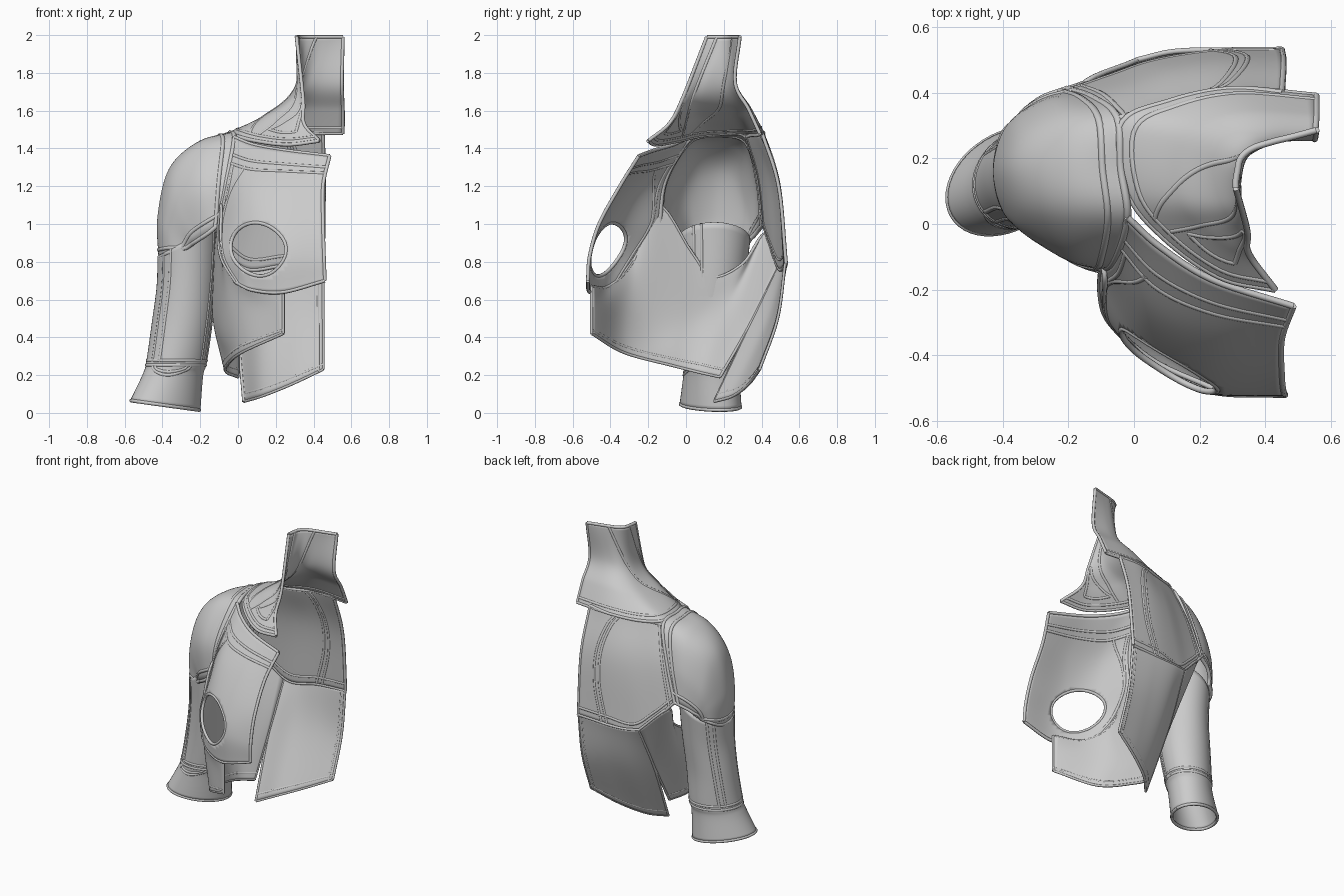
import bpy, bmesh, math
from mathutils import Vector

cube = bpy.data.objects.get("Cube")
if cube:
    bpy.data.objects.remove(cube, do_unlink=True)

cloth = bpy.data.materials.new("light grey cloth")
cloth.use_nodes = True
GREY = (0.6, 0.6, 0.6, 1)
cloth.diffuse_color = GREY
cloth.node_tree.nodes["Principled BSDF"].inputs["Base Color"].default_value = GREY


def spline(points, t):
    """Smooth curve through the points, t running from 0 to 1."""
    last = len(points) - 1
    s = min(max(t, 0) * last, last - 1e-6)
    i = int(s)
    f = s - i
    b, c = points[i], points[i + 1]
    a = points[i - 1] if i else 2 * b - c
    d = points[i + 2] if i + 2 <= last else 2 * c - b
    return b + 0.5 * f * (c - a + f * (2 * a - 5 * b + 4 * c - d + f * (3 * (b - c) + d - a)))


def surface(rows, u, v):
    return spline([spline(row, u) for row in rows], v)


def vectors(rows):
    return [[Vector(p) for p in row] for row in rows]


def panel(name, rows, across=36, down=36, hole=None):
    """Thin cloth sheet lofted through rows of points, optionally with an oval opening."""
    bm = bmesh.new()
    bmesh.ops.create_grid(bm, x_segments=across, y_segments=down, size=0.5)
    bmesh.ops.translate(bm, verts=bm.verts, vec=(0.5, 0.5, 0))
    if hole:
        cu, cv, ru, rv = hole
        reach = lambda p: math.hypot((p.x - cu) / ru, (p.y - cv) / rv)
        inside = [f for f in bm.faces if reach(f.calc_center_median()) < 1]
        bmesh.ops.delete(bm, geom=inside, context='FACES')
        for v in bm.verts:
            r = reach(v.co)
            if v.is_boundary and r < 1.3:
                v.co = Vector((cu + (v.co.x - cu) / r, cv + (v.co.y - cv) / r, 0))
    for v in bm.verts:
        v.co = surface(rows, v.co.x, v.co.y)
    bmesh.ops.remove_doubles(bm, verts=bm.verts, dist=0.0005)
    bmesh.ops.recalc_face_normals(bm, faces=bm.faces)
    mesh = bpy.data.meshes.new(name)
    bm.to_mesh(mesh)
    bm.free()
    mesh.materials.append(cloth)
    mesh.polygons.foreach_set("use_smooth", [True] * len(mesh.polygons))
    obj = bpy.data.objects.new(name, mesh)
    bpy.context.collection.objects.link(obj)
    thick = obj.modifiers.new("thickness", 'SOLIDIFY')
    thick.thickness = 0.012
    thick.offset = 0


def piping(name, rows, paths, radius=0.012, steps=48):
    """Raised seams following paths given in the panel's own u, v space."""
    curve = bpy.data.curves.new(name, 'CURVE')
    curve.dimensions = '3D'
    curve.bevel_depth = radius
    curve.bevel_resolution = 2
    curve.use_fill_caps = True
    curve.materials.append(cloth)
    for path in paths:
        path = [Vector(p) for p in path]
        line = curve.splines.new('POLY')
        line.points.add(steps)
        for i, point in enumerate(line.points):
            u, v = spline(path, i / steps)
            point.co = (*surface(rows, u, v), 1)
    bpy.context.collection.objects.link(bpy.data.objects.new(name, curve))


def along(v):
    return [(0, v), (1, v)]


def down(u, start=0, end=1):
    return [(u, start), (u, end)]


def oval(cu, cv, ru, rv, start=0, turn=1):
    angles = [math.tau * (start + turn * i / 24) for i in range(25)]
    return [(cu + ru * math.cos(a), cv + rv * math.sin(a)) for a in angles]


HEM = [along(0), along(1), down(0), down(1)]

# Chest panel with oval opening, armhole to centre front
chest = vectors([
    [(-.02, .02, 1.46), (.08, -.07, 1.42), (.24, -.17, 1.39), (.485, -.25, 1.36)],
    [(-.06, -.11, 1.23), (.06, -.26, 1.2), (.24, -.33, 1.2), (.45, -.35, 1.2)],
    [(-.1, -.15, 1.01), (.02, -.34, 1), (.2, -.44, 1), (.45, -.46, 1)],
    [(-.09, -.27, .83), (.01, -.39, .83), (.2, -.5, .83), (.455, -.51, .83)],
    [(-.01, -.37, .69), (.08, -.44, .65), (.24, -.51, .64), (.46, -.52, .7)]])
opening = (.48, .69, .27, .2)
panel("chest_panel", chest, hole=opening)
piping("chest_piping", chest, HEM + [along(.1), along(.15), down(.06, .15), oval(*opening),
       [(.06, .5), (.1, .3), (.25, .14)]], .01)

# Side panel wrapping under the arm, dipping below the armhole
side = vectors([
    [(.24, -.5, .67), (.05, -.41, .67), (-.08, -.28, .8), (-.09, -.15, 1.1), (-.12, .03, .85),
     (-.12, .14, .72), (-.11, .3, .79), (-.16, .42, .95), (.01, .5, .79)],
    [(.24, -.5, .56), (-.03, -.31, .55), (-.12, -.02, .5), (-.11, .17, .5), (0, .34, .47)],
    [(.24, -.5, .42), (.02, -.33, .32), (-.06, -.07, .25), (-.06, .07, .215), (0, .18, .19)]])
panel("side_panel", side, 48)
piping("side_piping", side, HEM + [along(.93)], .008)

# Lower back panel, outer edge to centre back
lower_back = vectors([
    [(.01, .5, .79), (.12, .525, .78), (.27, .53, .78), (.45, .525, .79)],
    [(0, .34, .46), (.12, .43, .48), (.28, .47, .5), (.45, .485, .5)],
    [(.03, .15, .06), (.13, .25, .09), (.28, .33, .15), (.45, .39, .23)]])
panel("lower_back_panel", lower_back)
piping("lower_back_piping", lower_back, HEM + [along(.95), down(.95)], .008)

# Upper back panel
upper_back = vectors([
    [(-.05, .32, 1.46), (.05, .35, 1.47), (.16, .38, 1.47), (.3, .41, 1.48), (.45, .4, 1.49)],
    [(-.12, .38, 1.25), (0, .42, 1.22), (.13, .465, 1.2), (.28, .49, 1.2), (.455, .49, 1.2)],
    [(-.2, .41, 1), (-.07, .455, .86), (.05, .495, .76), (.24, .525, .78), (.45, .53, .79)]])
panel("upper_back_panel", upper_back)
piping("upper_back_piping", upper_back, HEM + [down(.06), along(.94),
       [(.62, 0), (.7, .12), (.78, .4), (.8, .7), (.74, 1)],
       [(.67, 0), (.75, .12), (.83, .4), (.85, .7), (.79, 1)]], .01)

# Rounded shoulder cap, front to back, seam to upper arm
shoulder = vectors([
    [(-.1, -.14, 1), (-.06, -.11, 1.23), (-.02, .02, 1.45), (-.04, .17, 1.48),
     (-.05, .32, 1.46), (-.12, .38, 1.25), (-.2, .41, 1)],
    [(-.16, -.12, .95), (-.19, -.1, 1.2), (-.2, .02, 1.39), (-.21, .16, 1.43),
     (-.22, .3, 1.38), (-.24, .37, 1.2), (-.27, .385, .97)],
    [(-.22, -.08, .91), (-.31, -.04, 1.11), (-.34, .04, 1.25), (-.36, .16, 1.29),
     (-.35, .26, 1.25), (-.34, .33, 1.1), (-.31, .36, .94)],
    [(-.25, -.05, .89), (-.36, 0, .97), (-.4, .06, 1.02), (-.42, .15, 1.04),
     (-.41, .23, 1.02), (-.38, .3, .98), (-.33, .34, .92)],
    [(-.28, -.03, .87), (-.36, .01, .85), (-.4, .07, .83), (-.415, .15, .82),
     (-.41, .22, .83), (-.39, .28, .86), (-.34, .32, .89)]])
panel("shoulder_cap", shoulder)
piping("shoulder_piping", shoulder, HEM + [along(.08), along(.95), down(.04), down(.96)])

# Sleeve and flared cuff, lofted from tilted, skewed rings
rings = [(-.26, .15, .92, .16, .185, -.09, 0), (-.27, .145, .7, .155, .165, -.03, 0),
         (-.295, .14, .48, .155, .15, 0, 0), (-.325, .14, .27, .155, .145, 0, .02),
         (-.345, .135, .2, .155, .14, 0, .03), (-.385, .13, .04, .18, .15, .025, .05)]
sleeve = [[Vector((cx + rx * math.cos(a), cy + ry * math.sin(a) + skew * math.cos(a),
                   cz - tilt * math.cos(a)))
           for a in (math.tau * i / 24 for i in range(25))]
          for cx, cy, cz, rx, ry, tilt, skew in rings]
panel("sleeve", sleeve, 48, 40)
long_seams = [down(u, 0, .6) for u in (.36, .4, .6, .65, .9, .94)]
piping("sleeve_piping", sleeve, long_seams + [along(.59), along(.63), along(1),
       oval(.72, .63, .11, .17, 0, .5), oval(.72, .63, .09, .13, 0, .5)], .01)

# Standing collar, front tip to centre back, seam to top rim
collar = vectors([
    [(.43, -.2, 1.44), (.26, -.16, 1.42), (.09, -.04, 1.44), (-.02, .1, 1.47),
     (-.04, .3, 1.48), (.1, .37, 1.47), (.3, .41, 1.48), (.555, .39, 1.48)],
    [(.35, -.09, 1.53), (.29, -.07, 1.53), (.21, -.01, 1.54), (.14, .08, 1.56),
     (.14, .24, 1.57), (.22, .31, 1.59), (.35, .34, 1.61), (.555, .33, 1.61)],
    [(.345, -.02, 1.66), (.33, 0, 1.66), (.31, .03, 1.67), (.3, .08, 1.69),
     (.3, .18, 1.71), (.34, .24, 1.73), (.42, .26, 1.75), (.55, .26, 1.75)],
    [(.31, .11, 1.99), (.31, .13, 1.99), (.315, .16, 1.99), (.325, .2, 1.99),
     (.36, .23, 1.99), (.42, .25, 1.99), (.48, .265, 1.99), (.555, .285, 1.99)]])
panel("collar", collar, 56, 40)
piping("collar_piping", collar, HEM + [along(.08), down(.3, .1),
       [(.7, 1), (.58, .6), (.45, .3), (.35, .08)],
       [(.1, .2), (.04, .55), (.1, .62), (.2, .4), (.28, .2)],
       [(.1, .2), (.19, .18), (.28, .2)]], .01)
